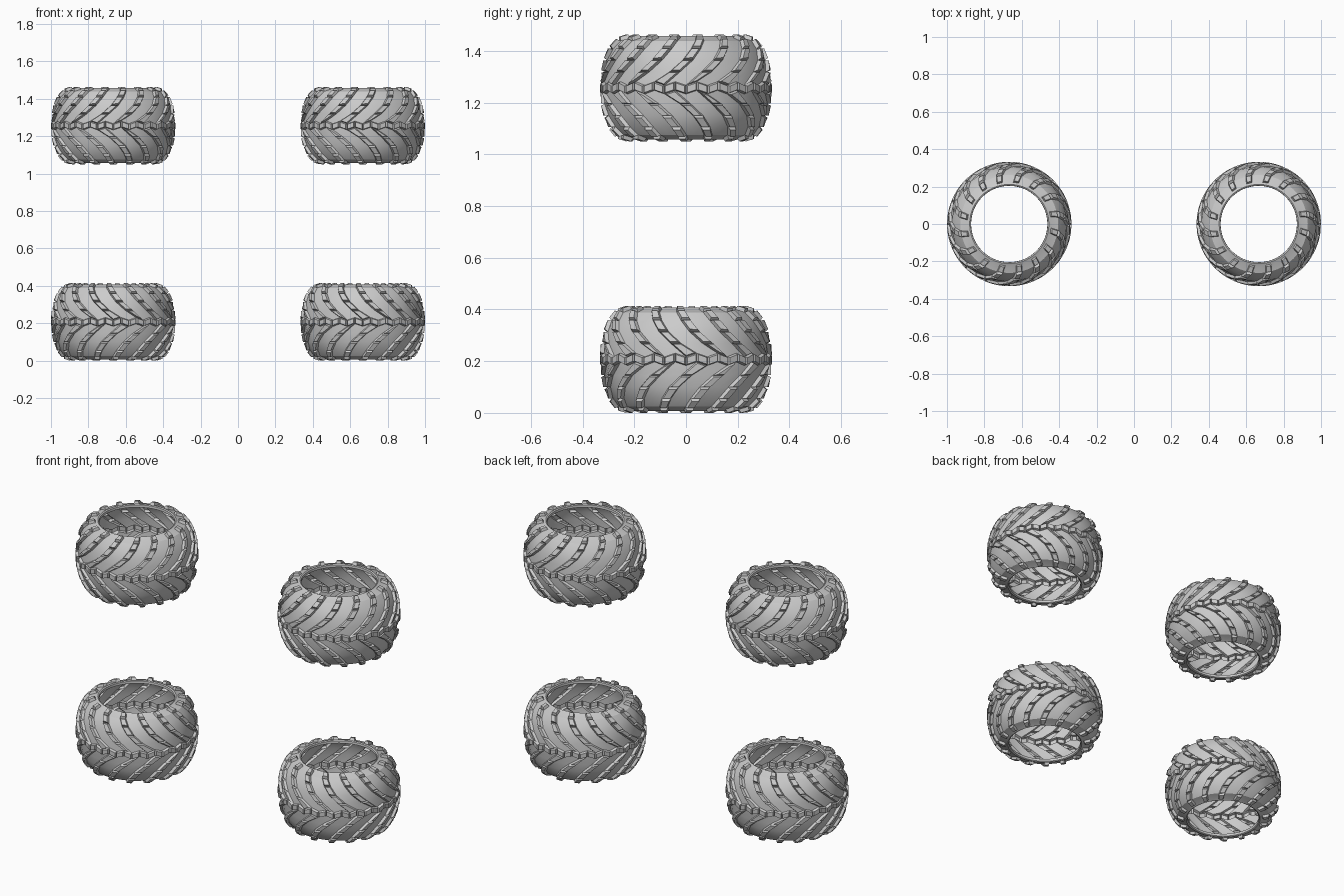
import bpy, bmesh, math

if "Cube" in bpy.data.objects:
    bpy.data.objects.remove(bpy.data.objects["Cube"])

COLS = 48          # three columns per lug pitch, 16 lugs around
# half profile from the middle outward: radius, height, chevron sweep angle
HALF = [(0.318, 0.017, 0.0), (0.315, 0.062, 0.19), (0.306, 0.107, 0.35),
        (0.288, 0.150, 0.46), (0.262, 0.182, 0.53), (0.224, 0.194, 0.56),
        (0.212, 0.200, 0.56), (0.205, 0.196, 0.56), (0.204, 0.182, 0.56)]
LUG_ROWS = 5       # rows per side that carry lugs


def make_tyre(name, x, z, sweep):
    bm = bmesh.new()
    profile = [(r, -h, a) for r, h, a in reversed(HALF)] + HALF
    mid = len(HALF)
    rings = []
    for i, (r, h, a) in enumerate(profile):
        ring = []
        for c in range(COLS):
            t = 2 * math.pi * c / COLS + sweep * a
            # zigzag on the two rings beside the centre line
            zig = (0.007 if c % 2 else -0.007) if i in (mid - 1, mid) else 0
            ring.append(bm.verts.new((r * math.cos(t), r * math.sin(t), h + zig)))
        rings.append(ring)

    # carcass, noting the faces that become tread blocks
    lugs = []
    for i in range(len(rings) - 1):
        for c in range(COLS):
            d = (c + 1) % COLS
            f = bm.faces.new((rings[i][c], rings[i][d], rings[i + 1][d], rings[i + 1][c]))
            upper = mid <= i < mid + LUG_ROWS and c % 3 == 0
            lower = mid - 1 - LUG_ROWS <= i < mid - 1 and c % 3 == 1
            if i == mid - 1 or upper or lower:
                lugs.append(f)
    bm.normal_update()

    # raised tapered blocks
    bmesh.ops.inset_individual(bm, faces=lugs, thickness=0.004, depth=0.015,
                               use_even_offset=True)
    me = bpy.data.meshes.new(name)
    bm.to_mesh(me)
    bm.free()
    ob = bpy.data.objects.new(name, me)
    ob.location = (x, 0, z)
    bpy.context.collection.objects.link(ob)
    bpy.ops.object.select_all(action='DESELECT')
    ob.select_set(True)
    bpy.context.view_layer.objects.active = ob
    bpy.ops.object.shade_smooth_by_angle(angle=math.radians(30))


# two lower and two upper tyres, chevrons mirrored between the levels
for side, x in (("left", -0.667), ("right", 0.667)):
    make_tyre("lower_tyre_" + side, x, 0.207, -1)
    make_tyre("upper_tyre_" + side, x, 1.257, 1)
